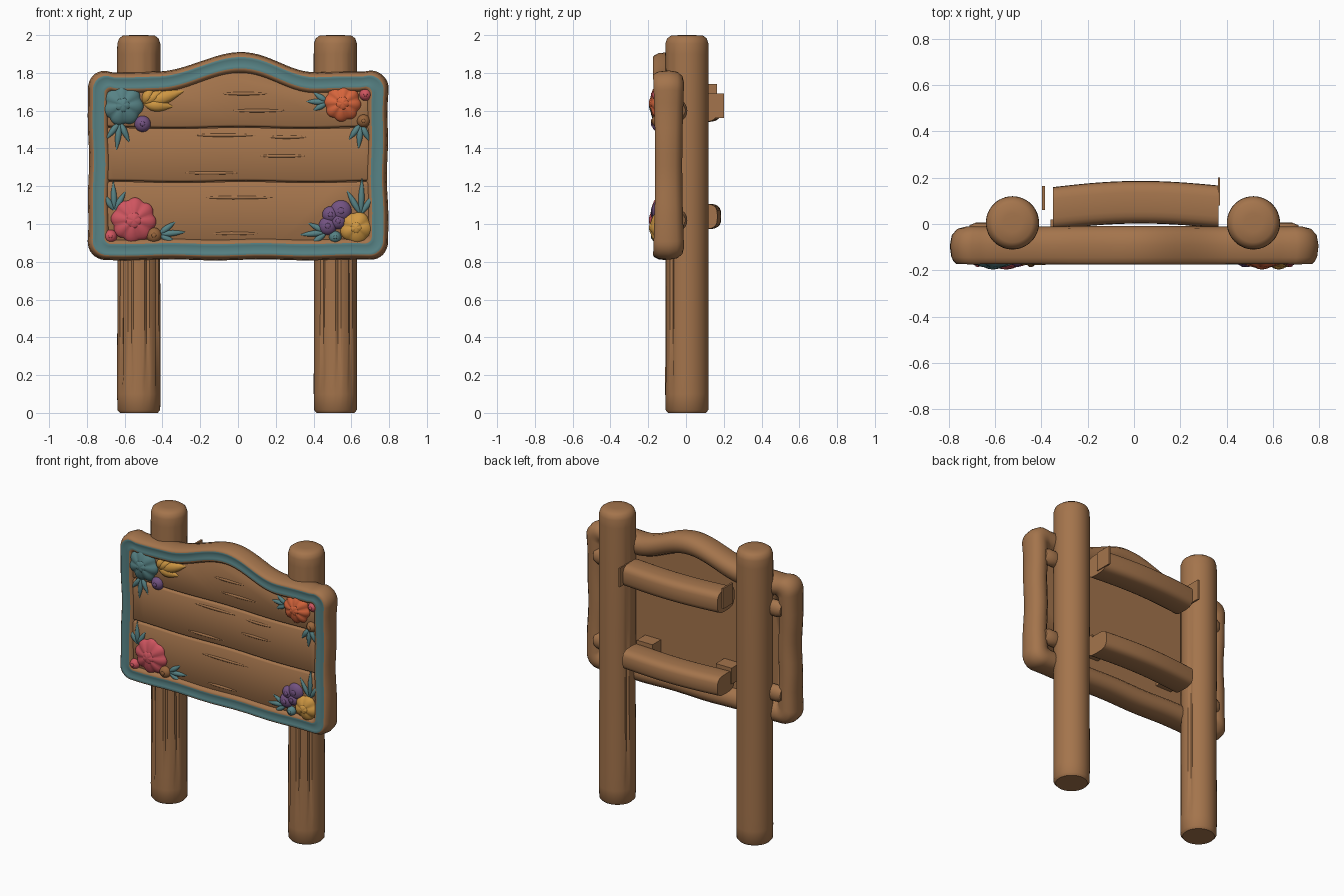
import bpy, bmesh, math
from math import sin, cos, pi
from mathutils import Vector

cube = bpy.data.objects.get("Cube")
if cube:
    bpy.data.objects.remove(cube, do_unlink=True)


def material(name, rgb):
    m = bpy.data.materials.new(name)
    m.use_nodes = True
    m.diffuse_color = (*rgb, 1)
    m.node_tree.nodes["Principled BSDF"].inputs["Base Color"].default_value = (*rgb, 1)
    m.node_tree.nodes["Principled BSDF"].inputs["Roughness"].default_value = 0.8
    return m


wood = material("warm wood", (0.37, 0.175, 0.072))
teal = material("teal paint", (0.095, 0.225, 0.235))
pink = material("pink", (0.62, 0.09, 0.115))
orange = material("orange red", (0.68, 0.13, 0.045))
yellow = material("golden yellow", (0.62, 0.31, 0.055))
purple = material("purple", (0.17, 0.085, 0.22))
nut = material("nut brown", (0.31, 0.13, 0.045))


def loft(name, loops, mats, band_material=None, angle=40):
    """Skin equal-length closed loops and cap both ends."""
    bm = bmesh.new()
    rings = [[bm.verts.new(p) for p in loop] for loop in loops]
    n = len(rings[0])
    for k in range(len(rings) - 1):
        a, b = rings[k], rings[k + 1]
        for i in range(n):
            j = (i + 1) % n
            f = bm.faces.new((a[i], a[j], b[j], b[i]))
            f.material_index = band_material(k) if band_material else 0
    bm.faces.new(rings[0])
    bm.faces.new(rings[-1])
    bmesh.ops.recalc_face_normals(bm, faces=bm.faces)
    me = bpy.data.meshes.new(name)
    bm.to_mesh(me)
    bm.free()
    for m in mats:
        me.materials.append(m)
    me.polygons.foreach_set("use_smooth", [True] * len(me.polygons))
    me.set_sharp_from_angle(angle=math.radians(angle))
    ob = bpy.data.objects.new(name, me)
    bpy.context.collection.objects.link(ob)
    return ob


def box(name, x0, x1, y0, y1, z0, z1):
    loft(name, [[(x, y0, z0), (x, y1, z0), (x, y1, z1), (x, y0, z1)] for x in (x0, x1)], [wood])


# Posts: round logs with softened ends and carved vertical cracks
def post(name, px, cracks):
    profile = [(0.1, 0), (0.113, 0.015), (0.115, 0.1), (0.115, 0.2), (0.114, 0.5), (0.113, 0.8),
               (0.115, 1.2), (0.115, 1.9), (0.114, 1.955), (0.105, 1.982), (0.085, 1.997), (0.04, 2)]
    loops = []
    for r, z in profile:
        loop = []
        for i in range(48):
            depth = 0.01 if i in cracks and 0.15 < z < 1.9 else 0
            a = 2 * pi * i / 48
            loop.append((px + (r - depth) * cos(a), 0.005 + (r - depth) * sin(a), z))
        loops.append(loop)
    loft(name, loops, [wood])


post("right_post", -0.525, (3, 29, 33, 39, 44))
post("left_post", 0.516, (21, 31, 37, 42))


# Sign board outline: rounded rectangle with an arched top
def top_edge(x):
    arch = 0.105 * (0.5 + 0.5 * cos(pi * x / 0.42)) if abs(x) < 0.42 else 0
    return 1.805 + arch


def outline(inset, y):
    w, z0, z1 = 0.8 - inset, 0.81 + inset, 1.812 - inset
    r = max(0.1 - inset * 0.75, 0.025)
    pts = []

    def corner(cx, cz, start):
        for i in range(9):
            a = start + pi / 2 * i / 8
            pts.append((cx + r * cos(a), cz + r * sin(a)))

    def side(x, za, zb):
        for i in range(1, 12):
            pts.append((x, za + (zb - za) * i / 12))

    corner(-w + r, z0 + r, pi)
    for i in range(1, 16):
        pts.append(((w - r) * (i / 8 - 1), z0))
    corner(w - r, z0 + r, -pi / 2)
    side(w, z0 + r, z1 - r)
    corner(w - r, z1 - r, 0)
    for i in range(1, 40):
        x = (w - r) * (1 - i / 20)
        pts.append((x, top_edge(x) - inset))
    corner(-w + r, z1 - r, pi / 2)
    side(-w, z1 - r, z0 + r)
    # gentle hand-carved waist and ripple
    out = []
    for x, z in pts:
        waist = 0.012 * sin(pi * min(max((z - 0.81) / 1.0, 0), 1))
        ripple = 0.003 * sin(17 * z + 3 * x)
        out.append((x * (1 - waist) + ripple, y + (waist if y < -0.09 else -waist), z + 0.003 * sin(13 * x)))
    return out


frame_profile = [(0.135, -0.065), (0.122, -0.035), (0.1, -0.016), (0.065, -0.008), (0.03, -0.018),
                 (0.008, -0.045), (0, -0.09), (0.006, -0.145), (0.016, -0.166), (0.026, -0.175),
                 (0.038, -0.172), (0.056, -0.168), (0.074, -0.172), (0.086, -0.175),
                 (0.098, -0.17), (0.108, -0.155), (0.115, -0.125)]
loft("board_frame", [outline(d, y) for d, y in frame_profile], [wood, teal],
     lambda k: 1 if 9 <= k <= 12 else 0, 60)


# Front planks, the top one following the arch
def plank(name, z0, z1):
    xs = [0.71 * (i / 16 - 1) for i in range(33)]

    def loop(inset, y):
        low = [(x * (1 - inset), y, z0 + inset + 0.003 * sin(9 * x + z0)) for x in xs]
        high = [(x * (1 - inset), y, (z1(x) if callable(z1) else z1 + 0.003 * sin(9 * x + z1)) - inset)
                for x in reversed(xs)]
        return low + high
    loft(name, [loop(0, -0.1), loop(0, -0.138), loop(0.004, -0.146), loop(0.012, -0.151)], [wood], None, 50)


plank("lower_plank", 0.9, 1.222)
plank("middle_plank", 1.226, 1.508)
plank("upper_plank", 1.512, lambda x: top_edge(x) - 0.1)


# Back rails: thick bowed beams with flat ends
def rail(name, zc, half):
    loops = []
    for i in range(17):
        x = -0.35 + 0.715 * i / 16
        yc = 0.066 + 0.028 * cos(pi * x / 0.8) + 0.012 * x
        loop = []
        for k in range(24):
            a = 2 * pi * k / 24
            c, s = cos(a), sin(a)
            loop.append((x, yc + 0.092 * math.copysign(abs(c) ** 0.6, c),
                         zc + half * math.copysign(abs(s) ** 0.6, s)))
        loops.append(loop)
    loft(name, loops, [wood])


rail("upper_back_rail", 1.615, 0.075)
rail("lower_back_rail", 1.04, 0.068)
box("left_end_plate", 0.362, 0.371, 0.08, 0.2, 1.56, 1.69)
box("right_end_plate", -0.397, -0.385, 0.06, 0.165, 1.6, 1.74)
for s in (-1, 1):
    box("rail_block", s * 0.3 - 0.06, s * 0.3 + 0.06, -0.08, 0.02, 1.02, 1.13)


# Domes for flowers and berries
def dome(name, x, z, r, mat, petals=0, height=0.045, base=-0.145):
    loops = []
    for t in (1, 1.02, 0.97, 0.88, 0.74, 0.55, 0.35, 0.12):
        loop = []
        for i in range(48):
            a = 2 * pi * i / 48
            lobe = abs(cos(petals * a / 2 + 0.4)) if petals else 1
            rr = r * t * (0.88 + 0.12 * lobe)
            h = height * math.sqrt(max(0, 1 - (t / 1.03) ** 2)) * (1 - 0.22 * t * (1 - lobe))
            loop.append((x + rr * cos(a), base - h, z + rr * sin(a)))
        loops.append(loop)
    loops[0] = [(p[0], base + 0.02, p[2]) for p in loops[0]]
    loft(name, loops, [mat], None, 75)


# Leaf: slim pointed blade lying on the board
def leaf(name, x, z, angle, length, width, mat=teal, height=0.016):
    d = Vector((cos(angle), 0, sin(angle)))
    side = Vector((-sin(angle), 0, cos(angle)))
    loops = []
    for i in range(9):
        t = i / 8
        w = max(width * 0.5 * sin(pi * t ** 0.8), 0.0015)
        c = Vector((x, -0.148, z)) + d * length * t
        loops.append([c + side * w * cos(a) + Vector((0, -height * (w / width * 2) * sin(a), 0))
                      for a in (2 * pi * k / 12 for k in range(12))])
    loft(name, loops, [mat], None, 60)


def sprig(x, z, degrees, length=0.14):
    for off, scale in ((0, 1), (32, 0.78), (-32, 0.78)):
        leaf("leaf", x, z, math.radians(degrees + off), length * scale, 0.034)


flowers = [("teal_flower", -0.61, 1.63, 0.108, teal, 7), ("orange_flower", 0.553, 1.64, 0.097, orange, 8),
           ("pink_flower", -0.553, 1.02, 0.118, pink, 8), ("yellow_flower", 0.625, 0.98, 0.085, yellow, 5)]
for name, x, z, r, mat, petals in flowers:
    dome(name, x, z, r, mat, petals)
    dome(name + "_heart", x, z, r * 0.35, mat, 5, 0.014, -0.182)

berries = [(-0.505, 1.53, 0.042, purple), (0.675, 1.685, 0.032, pink), (0.665, 1.545, 0.034, nut),
           (-0.675, 0.935, 0.034, pink), (-0.445, 0.94, 0.04, nut), (0.515, 0.93, 0.032, teal),
           (0.545, 1.07, 0.055, purple), (0.49, 1.05, 0.043, purple), (0.475, 0.99, 0.047, purple),
           (0.53, 1.015, 0.042, purple)]
for x, z, r, mat in berries:
    dome("berry", x, z, r, mat, 0, 0.036)
    dome("berry_tip", x, z, r * 0.3, mat, 0, 0.006, -0.18)

# Trumpet blossom opening toward the upper right
for deg, length, width in ((35, 0.14, 0.06), (18, 0.23, 0.075), (-5, 0.16, 0.07), (62, 0.11, 0.06)):
    leaf("trumpet_petal", -0.5, 1.635, math.radians(deg), length, width, yellow, 0.03)

for x, z, deg, length in ((-0.625, 1.54, -97, 0.16), (0.475, 1.645, 178, 0.12), (0.65, 1.53, -95, 0.14),
                          (-0.655, 1.07, 92, 0.16), (-0.42, 0.945, 5, 0.15), (0.47, 0.955, 185, 0.15),
                          (0.65, 1.05, 88, 0.2)):
    sprig(x, z, deg, length)

# Raised wood grain on the planks
for x, z, length in ((-0.1, 1.69, 0.3), (-0.25, 1.47, 0.4), (0.15, 1.46, 0.25), (-0.2, 1.14, 0.45),
                     (-0.15, 0.95, 0.3), (-0.3, 1.27, 0.35), (0.1, 1.36, 0.3), (-0.05, 1.6, 0.35)):
    leaf("wood_grain", x, z, 0, length, 0.02, wood, 0.009)

# Rounded pegs on the back between frame and posts
for s in (-1, 1):
    for z in (1.02, 1.6):
        loops = []
        for x, r in ((0.58, 0.03), (0.6, 0.042), (0.68, 0.042), (0.71, 0.03)):
            loops.append([(s * x, -0.035 + r * cos(a), z + 1.3 * r * sin(a))
                          for a in (2 * pi * k / 16 for k in range(16))])
        loft("back_peg", loops, [wood])
